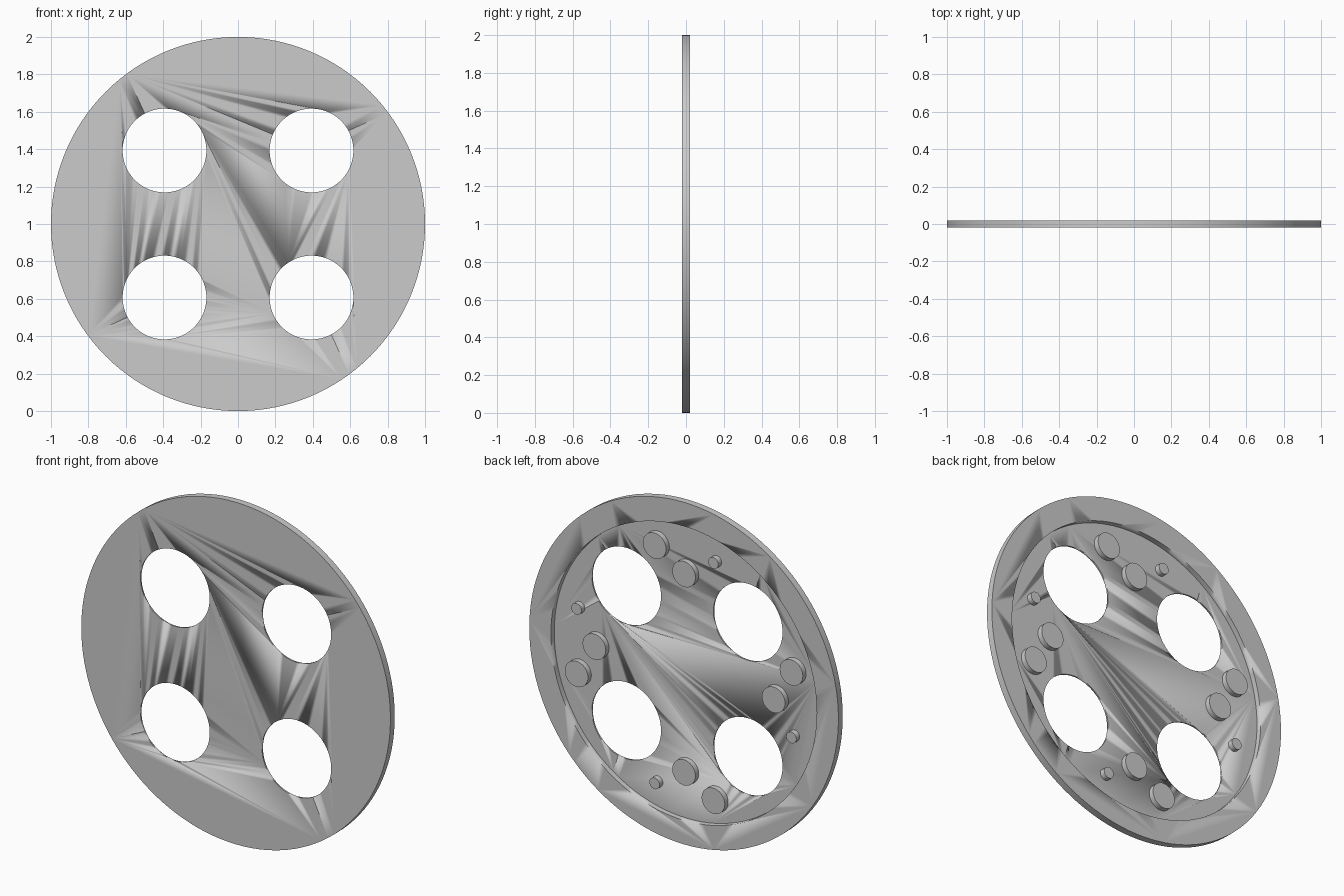
import bpy
import math

if "Cube" in bpy.data.objects:
    bpy.data.objects.remove(bpy.data.objects["Cube"])

FRONT, BACK, FLOOR = -0.02, 0.02, -0.011   # depths along y
CENTRE_Z = 1.0

grey = bpy.data.materials.new("plain grey")
grey.diffuse_color = (0.6, 0.6, 0.6, 1)
grey.use_nodes = True
grey.node_tree.nodes["Principled BSDF"].inputs["Base Color"].default_value = grey.diffuse_color


def cylinder(name, x, z, radius, y0, y1, sides):
    """Round part with its axis along y; x and z are measured from the disc centre."""
    bpy.ops.mesh.primitive_cylinder_add(
        vertices=sides, radius=radius, depth=y1 - y0,
        location=(x, (y0 + y1) / 2, CENTRE_Z + z), rotation=(math.pi / 2, 0, 0))
    ob = bpy.context.object
    ob.name = name
    ob.data.materials.append(grey)
    bpy.ops.object.shade_smooth_by_angle(angle=math.radians(30))
    return ob


def quarter_turns(x, z):
    """The point repeated at every quarter turn about the disc centre."""
    for _ in range(4):
        yield x, z
        x, z = z, -x


# Main disc
disc = cylinder("disc", 0, 0, 1.0, FRONT, BACK, 128)

# Recess in the back and four round through holes
cutters = [cylinder("recess_cutter", 0, 0, 0.86, FLOOR, 0.1, 128)]
for x, z in quarter_turns(0.393, 0.393):
    cutters.append(cylinder("hole_cutter", x, z, 0.224, -0.1, 0.1, 64))

for cutter in cutters:
    mod = disc.modifiers.new("cut", "BOOLEAN")
    mod.operation = "DIFFERENCE"
    mod.solver = "EXACT"
    mod.object = cutter
    bpy.context.view_layer.objects.active = disc
    bpy.ops.object.modifier_apply(modifier=mod.name)
    bpy.data.objects.remove(cutter)

# Pegs standing on the recess floor, repeated every quarter turn
for name, x, z, radius, sides in (
        ("inner_peg", 0.0, 0.58, 0.075, 32),
        ("outer_peg", 0.19, 0.695, 0.075, 32),
        ("small_peg", -0.19, 0.695, 0.033, 24)):
    for px, pz in quarter_turns(x, z):
        cylinder(name, px, pz, radius, FLOOR - 0.003, BACK, sides)
